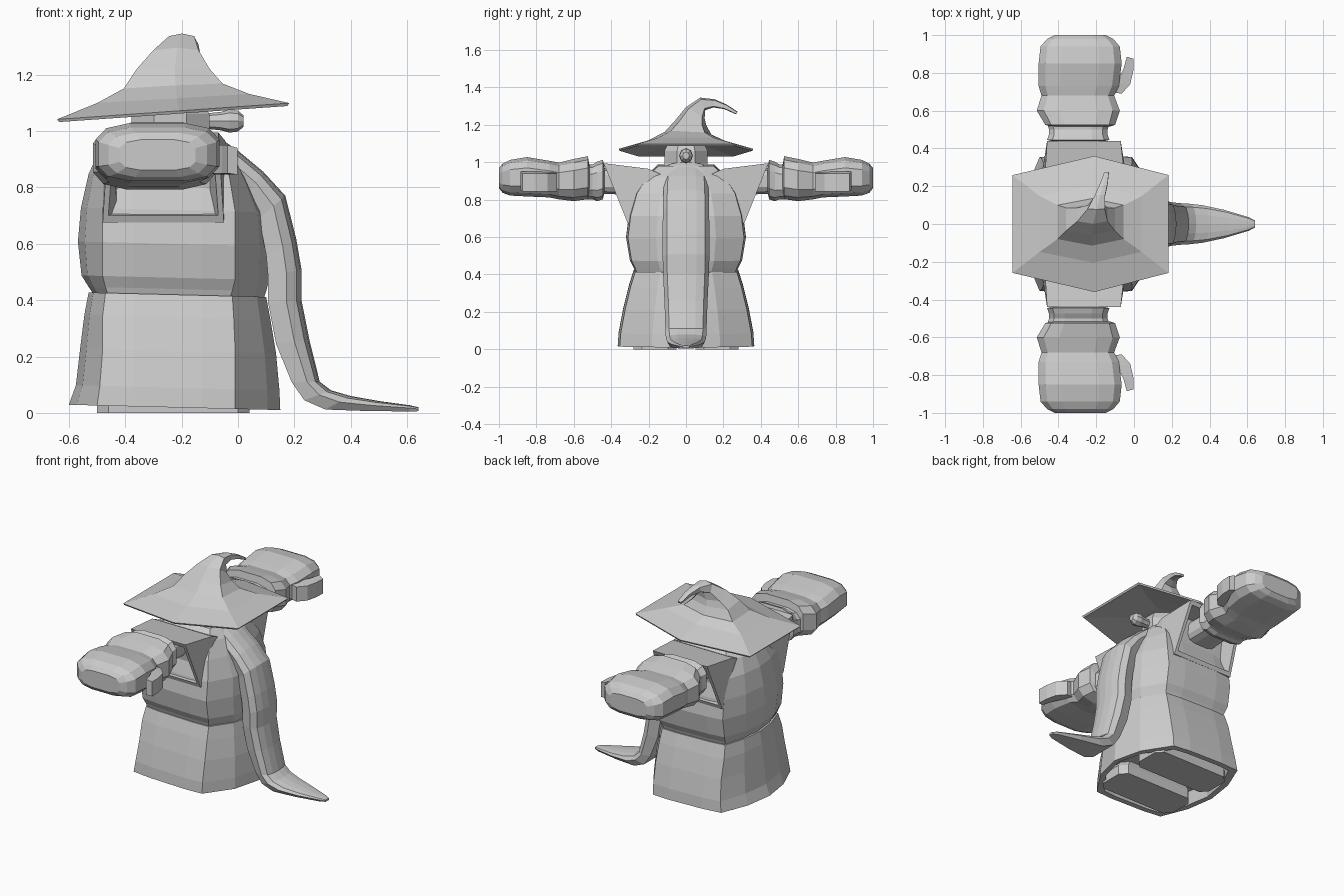
import bpy, bmesh, math
from mathutils import Vector

grey = bpy.data.materials.new("plain_grey")
grey.diffuse_color = (0.6, 0.6, 0.6, 1)


def finish(name, bm, mirror=False):
    bmesh.ops.recalc_face_normals(bm, faces=bm.faces)
    me = bpy.data.meshes.new(name)
    bm.to_mesh(me)
    bm.free()
    me.materials.append(grey)
    ob = bpy.data.objects.new(name, me)
    bpy.context.collection.objects.link(ob)
    if mirror:
        m = ob.modifiers.new("mirror", 'MIRROR')
        m.use_axis = (False, True, False)
        m.use_bisect_axis = (False, False, False)
    return ob


def loft(rings, cap_start=True, cap_end=True):
    """Skin a list of equally sized closed rings."""
    bm = bmesh.new()
    vs = [[bm.verts.new(p) for p in r] for r in rings]
    n = len(vs[0])
    for a, b in zip(vs, vs[1:]):
        for i in range(n):
            j = (i + 1) % n
            bm.faces.new((a[i], a[j], b[j], b[i]))
    if cap_start:
        bm.faces.new(vs[0])
    if cap_end:
        bm.faces.new(vs[-1])
    return bm


def robe_ring(z, xb, xf, h, cb=-0.48, cf=-0.01, tilt=-0.025):
    """Four-cornered plan with bowed front and back."""
    half = [(xf, 0), (cf + (xf - cf) * .72, h * .5), (cf, h * .97), (-.13, h), (-.25, h),
            (-.37, h), (cb, h * .97), (cb + (xb - cb) * .72, h * .5), (xb, 0)]
    pts = half + [(x, -y) for x, y in half[-2:0:-1]]
    return [(x, y, z + tilt * (x + .25)) for x, y in pts]


def oval_y(y, x0, x1, z0, z1, n=12, p=.6):
    """Squarish ring standing across the y axis."""
    out = []
    for i in range(n):
        a = math.tau * (i + .5) / n
        c, s = math.cos(a), math.sin(a)
        out.append(((x0 + x1) / 2 + (x1 - x0) / 2 * math.copysign(abs(c) ** p, c) * 1.02, y,
                    (z0 + z1) / 2 + (z1 - z0) / 2 * math.copysign(abs(s) ** p, s)))
    return out


# Skirt: open bottom with a thick wall
finish("skirt", loft([
    robe_ring(.10, -.55, .10, .32, -.45, -.04),
    robe_ring(.02, -.565, .12, .33, -.46, -.04),
    robe_ring(.02, -.60, .15, .365, -.50, -.01),
    robe_ring(.09, -.575, .147, .36, -.49, -.01),
    robe_ring(.22, -.56, .135, .335, -.48, -.01),
    robe_ring(.34, -.545, .115, .305, -.48, -.015),
    robe_ring(.42, -.53, .10, .28, -.47, -.02)]))

# Torso of the robe
finish("torso", loft([
    robe_ring(.41, -.51, .09, .27, -.46, -.03),
    robe_ring(.44, -.53, .10, .28, -.47, -.02),
    robe_ring(.48, -.555, .11, .30, -.48, -.01),
    robe_ring(.60, -.568, .112, .32, -.48, -.01),
    robe_ring(.72, -.557, .10, .305, -.48, -.01),
    robe_ring(.84, -.53, .04, .27, -.47, -.03),
    robe_ring(.93, -.49, -.01, .21, -.44, -.06),
    robe_ring(.985, -.42, -.07, .15, -.38, -.10)]))


# Wide sleeves with a hollow slanted opening
def rect(y0, z0, y1, z1, x0, x1, grow=0):
    return [(x0 - grow, y0, z0), (x1 + grow, y0, z0), (x1, y1, z1), (x0, y1, z1)]


finish("sleeve", loft([
    rect(.12, .70, .12, .93, -.46, -.05),
    rect(.22, .68, .20, .965, -.475, -.045),
    rect(.312, .675, .44, .995, -.46, -.07, .02),
    rect(.322, .70, .43, .97, -.44, -.09, .02),
    rect(.27, .715, .30, .96, -.43, -.10)]), True)

# Arm, cuff and mitten in one lathe-like run along y
finish("arm", loft([oval_y(*r) for r in [
    (.20, -.38, -.17, .82, .96), (.44, -.38, -.18, .83, .97)]]), True)
finish("cuff", loft([oval_y(*r) for r in [
    (.435, -.42, -.17, .84, .98), (.445, -.46, -.13, .80, 1.015),
    (.475, -.45, -.14, .79, 1.005), (.50, -.45, -.14, .80, .99),
    (.53, -.46, -.13, .80, .99)]]), True)
finish("mitten", loft([oval_y(*r) for r in [
    (.515, -.44, -.13, .83, .98), (.525, -.47, -.10, .80, 1.035),
    (.60, -.515, -.075, .79, 1.02), (.68, -.49, -.105, .80, 1.0),
    (.73, -.505, -.08, .81, 1.01), (.85, -.505, -.065, .815, 1.03),
    (.94, -.495, -.075, .82, 1.015), (.98, -.46, -.11, .835, .995),
    (1.0, -.42, -.15, .86, .97)]]), True)


def thumb_ring(x, y, w):
    return [(x - w, y, .85), (x + w, y - .01, .845), (x + w, y - .01, .94), (x - w, y, .95)]


finish("thumb", loft([thumb_ring(-.10, .70, .035), thumb_ring(-.055, .75, .035),
                      thumb_ring(-.03, .82, .026), thumb_ring(-.02, .885, .018)]), True)

# Beard: outer point, inner point, half width
stations = [
    (-.10, 1.0, -.15, .93, .11), (0, .93, -.06, .85, .118), (.09, .855, .03, .77, .122),
    (.168, .77, .075, .69, .124), (.207, .615, .10, .56, .125), (.225, .51, .107, .48, .125),
    (.225, .40, .107, .39, .122), (.253, .26, .135, .245, .115), (.29, .11, .19, .11, .11),
    (.33, .08, .235, .045, .108), (.40, .06, .31, .012, .10), (.50, .042, .45, .007, .075),
    (.61, .027, .61, .005, .035), (.64, .02, .64, .006, .018)]
rings = []
for ox, oz, ix, iz, w in stations:
    prof = [(0, 0), (.04, .45), (.15, .82), (.45, 1), (1, .85)]
    half = [(ox + (ix - ox) * t, w * s, oz + (iz - oz) * t) for t, s in prof]
    rings.append(half + [(x, -y, z) for x, y, z in half[:0:-1]])
finish("beard", loft(rings))


# Head and nose
def plan_ring(z, cx, rx, ry, n=8):
    return [(cx + rx * math.cos(math.tau * (i + .5) / n),
             ry * math.sin(math.tau * (i + .5) / n), z) for i in range(n)]


finish("head", loft([plan_ring(.93, -.23, .17, .13), plan_ring(1.0, -.24, .15, .125),
                     plan_ring(1.06, -.24, .15, .125), plan_ring(1.11, -.24, .12, .10)]))


def nose_ring(x, r):
    return [(x, .9 * r * math.cos(math.tau * i / 8), 1.035 + r * math.sin(math.tau * i / 8))
            for i in range(8)]


finish("nose", loft([nose_ring(x, r) for x, r in
                     [(-.13, .025), (-.06, .033), (-.03, .041), (0, .037), (.02, .02)]]))

# Hat: hexagon rings (centre, radii, roll about x) up to a curled tip
def hat_ring(cx, cy, cz, rx, ry, roll=0, slope=0):
    plan = [(.05, 1), (1, .72), (1, -.72), (.05, -1), (-1, -.72), (-1, .72)]
    c, s = math.cos(roll), math.sin(roll)
    return [(cx + rx * u, cy + ry * v * c, cz - ry * v * s + slope * rx * u) for u, v in plan]


finish("hat", loft([
    hat_ring(-.24, 0, 1.10, .14, .12, 0, .07),
    hat_ring(-.23, 0, 1.085, .26, .22, 0, .07),
    hat_ring(-.23, 0, 1.06, .405, .355, 0, .07),
    hat_ring(-.23, 0, 1.07, .412, .36, 0, .07),
    hat_ring(-.23, 0, 1.115, .27, .205, 0, .06),
    hat_ring(-.23, .01, 1.155, .175, .125, .05, .05),
    hat_ring(-.23, .025, 1.21, .13, .085, .15),
    hat_ring(-.22, .05, 1.265, .08, .058, .55),
    hat_ring(-.20, .09, 1.312, .045, .036, 1.2),
    hat_ring(-.18, .15, 1.315, .027, .022, 1.75),
    hat_ring(-.16, .21, 1.297, .02, .014, 2.0),
    hat_ring(-.145, .272, 1.263, .012, .008, 2.1)]))

# Shoes, just visible under the hem
for side, y in (("left", .165), ("right", -.165)):
    def sole(z, g):
        return [(x * g - .24, y + v * g, z) for x, v in
                [(.28, .07), (.24, .115), (-.22, .115), (-.26, .07),
                 (-.26, -.07), (-.22, -.115), (.24, -.115), (.28, -.07)]]
    finish("shoe_" + side, loft([sole(0, 1), sole(.06, 1), sole(.12, .85)]))
